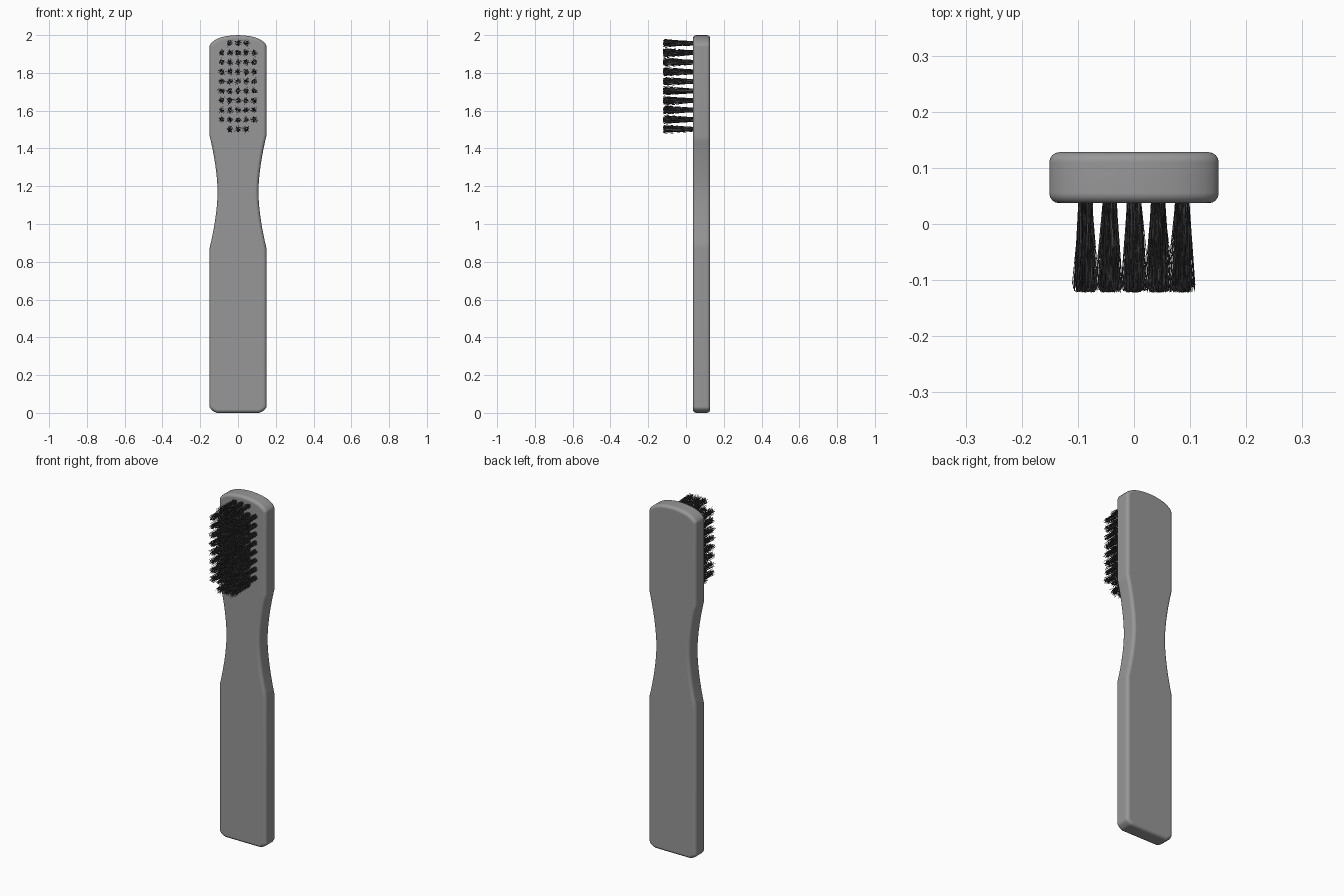
import bpy, bmesh, math, random
from mathutils import Vector

if "Cube" in bpy.data.objects:
    bpy.data.objects.remove(bpy.data.objects["Cube"])

random.seed(4)
FRONT, BACK = 0.037, 0.128


def finish(name, mesh, shade):
    obj = bpy.data.objects.new(name, mesh)
    bpy.context.collection.objects.link(obj)
    bpy.context.view_layer.objects.active = obj
    obj.select_set(True)
    mat = bpy.data.materials.new(name + "_colour")
    mat.diffuse_color = (shade, shade, shade, 1)
    mat.use_nodes = True
    mat.node_tree.nodes["Principled BSDF"].inputs["Base Color"].default_value = mat.diffuse_color
    mesh.materials.append(mat)
    return obj


# Handle: half outline (x, z) from bottom to top, mirrored and extruded
half = [(0.112, 0.0), (0.128, 0.007), (0.143, 0.018), (0.151, 0.032)]
for i in range(17):                                   # concave grip waist
    t = -1 + i / 8
    half.append((0.108 + 0.043 * abs(t) ** 1.7, 1.17 + 0.30 * t))
half += [(0.151, 1.940), (0.148, 1.950), (0.139, 1.961), (0.125, 1.972),
         (0.1, 1.985), (0.07, 1.993), (0.035, 1.998)]
outline = half + [(0, 2.0)] + [(-x, z) for x, z in reversed(half)]

bm = bmesh.new()
face = bm.faces.new([bm.verts.new((x, FRONT, z)) for x, z in outline])
ext = bmesh.ops.extrude_face_region(bm, geom=[face])
for v in ext["geom"]:
    if isinstance(v, bmesh.types.BMVert):
        v.co.y = BACK
bmesh.ops.recalc_face_normals(bm, faces=bm.faces)
rims = [e for e in bm.edges if abs(e.verts[0].co.y - e.verts[1].co.y) < 1e-6]
bmesh.ops.bevel(bm, geom=rims, offset=0.018, segments=4, profile=0.5,
                affect='EDGES', clamp_overlap=True)
mesh = bpy.data.meshes.new("handle")
bm.to_mesh(mesh)
bm.free()
handle = finish("handle", mesh, 0.31)
bpy.ops.object.shade_smooth_by_angle(angle=math.radians(35))
weighted = handle.modifiers.new("flat_faces", 'WEIGHTED_NORMAL')
weighted.keep_sharp = True
handle.select_set(False)

# Bristles: splayed tufts of thin three-sided strands
verts, faces = [], []


def strand(a, b, r):
    n = len(verts)
    turn = random.uniform(0, math.tau)
    for p in (a, b):
        for k in range(3):
            w = turn + k * math.tau / 3
            verts.append(p + Vector((r * math.cos(w), 0, r * math.sin(w))))
    faces.extend((n + k, n + (k + 1) % 3, n + 3 + (k + 1) % 3, n + 3 + k)
                 for k in range(3))
    faces.append((n + 3, n + 4, n + 5))


def tuft(x, z, count=90):
    for _ in range(count):
        rad, ang = 0.0125 * math.sqrt(random.random()), random.uniform(0, math.tau)
        dx, dz = rad * math.cos(ang), rad * math.sin(ang)
        root = Vector((x + dx, FRONT + 0.006, z + dz))
        tip = Vector((x + dx + random.gauss(0, 0.006),
                      random.uniform(-0.122, -0.108),
                      z + dz + random.gauss(0, 0.006)))
        strand(root, tip, 0.0007)


for row in range(10):
    reach = 1 if row in (0, 9) else 2                 # end rows are shorter
    for col in range(-reach, reach + 1):
        tuft(col * 0.043, 1.502 + row * 0.0506)

mesh = bpy.data.meshes.new("bristles")
mesh.from_pydata(verts, [], faces)
bm = bmesh.new()
bm.from_mesh(mesh)
bmesh.ops.recalc_face_normals(bm, faces=bm.faces)
bm.to_mesh(mesh)
bm.free()
finish("bristles", mesh, 0.05)
